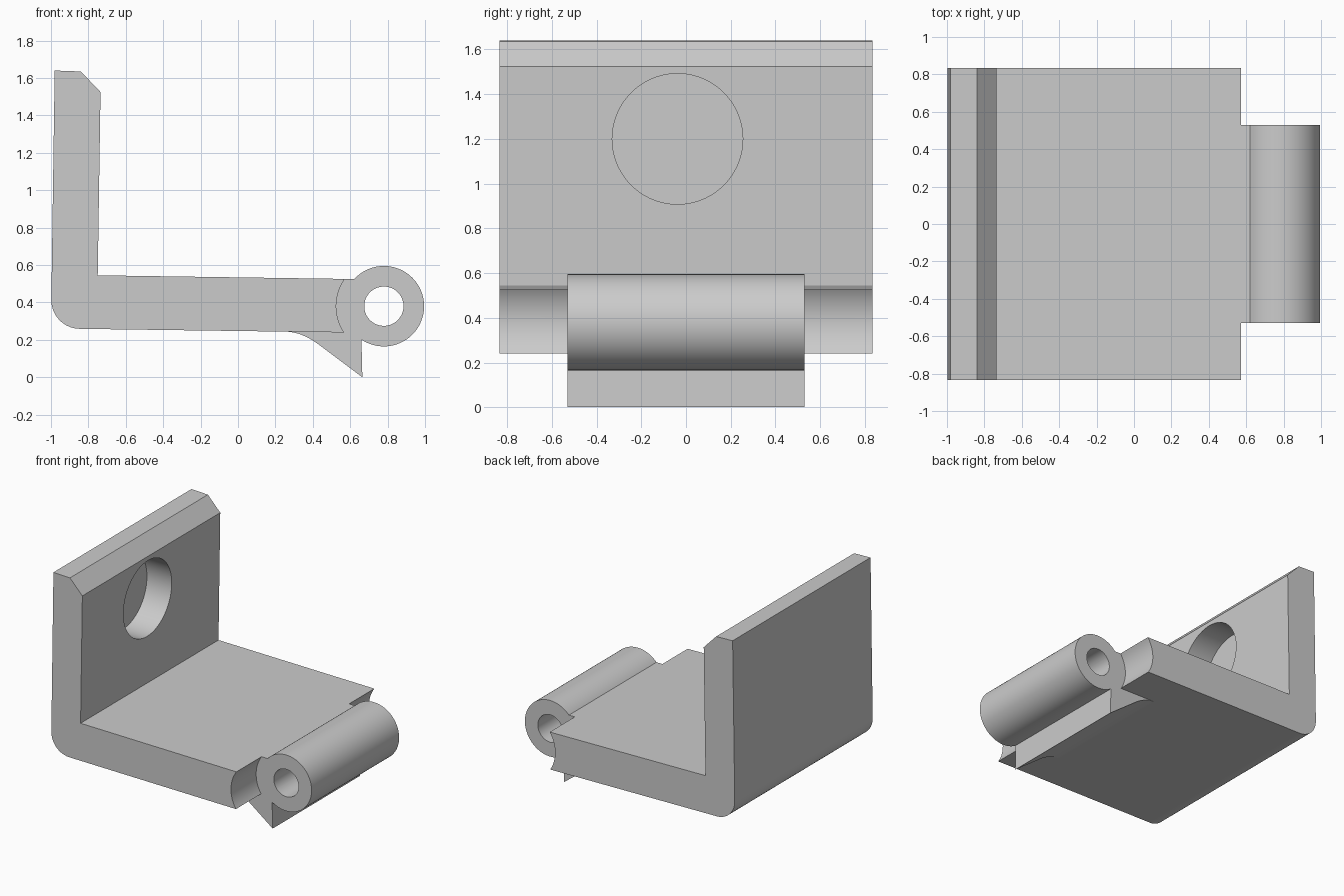
import bpy
import bmesh
from math import sin, cos, pi, radians
from mathutils import Matrix, Vector

cube = bpy.data.objects.get("Cube")
if cube:
    bpy.data.objects.remove(cube, do_unlink=True)

# One grey for the whole casting
GREY = (0.6, 0.6, 0.6, 1)
grey = bpy.data.materials.new("plain grey")
grey.use_nodes = True
grey.diffuse_color = GREY
grey.node_tree.nodes["Principled BSDF"].inputs["Base Color"].default_value = GREY

HALF_WIDTH = 0.835
HALF_BARREL = 0.53
HINGE = Vector((0.78, 0.38))


def make_object(name, bm):
    bmesh.ops.recalc_face_normals(bm, faces=bm.faces)
    mesh = bpy.data.meshes.new(name)
    bm.to_mesh(mesh)
    bm.free()
    mesh.materials.append(grey)
    obj = bpy.data.objects.new(name, mesh)
    bpy.context.collection.objects.link(obj)
    return obj


def extrude_profile(name, points, y0, y1):
    """Extrude an x-z outline along y."""
    bm = bmesh.new()
    face = bm.faces.new([bm.verts.new((x, y0, z)) for x, z in points])
    new = bmesh.ops.extrude_face_region(bm, geom=[face])["geom"]
    verts = [v for v in new if isinstance(v, bmesh.types.BMVert)]
    bmesh.ops.translate(bm, verts=verts, vec=(0, y1 - y0, 0))
    return make_object(name, bm)


def arc(centre, radius, start, end, steps):
    angles = [radians(start + (end - start) * i / steps) for i in range(steps + 1)]
    return [(centre[0] + radius * cos(a), centre[1] + radius * sin(a)) for a in angles]


def hinge_cylinder(name, radius, y0, y1, segments=96):
    return extrude_profile(name, arc(HINGE, radius, 0, 360, segments)[:-1], y0, y1)


def combine(target, other, operation):
    mod = target.modifiers.new(operation.lower(), 'BOOLEAN')
    mod.operation = operation
    mod.solver = 'EXACT'
    mod.object = other
    bpy.context.view_layer.objects.active = target
    bpy.ops.object.modifier_apply(modifier=mod.name)
    bpy.data.objects.remove(other, do_unlink=True)


# L-shaped plate with chamfered top and rounded heel
outline = [(-0.98, 1.64), (-0.84, 1.635), (-0.735, 1.525), (-0.75, 0.545),
           (0.70, 0.524), (0.70, 0.238)]
outline += arc((-0.845, 0.412), 0.153, 270, 180, 10)
bracket = extrude_profile("hinge_bracket", outline, -HALF_WIDTH, HALF_WIDTH)

# Concave clearance either side of the barrel
for side in (-1, 1):
    cutter = hinge_cylinder("clearance_cutter", 0.255, side * HALF_BARREL, side * 0.95)
    combine(bracket, cutter, 'DIFFERENCE')

# Gusset with a filleted underside
a, b, c = Vector((0.25, 0.2445)), Vector((0.341, 0.243)), Vector((0.43, 0.176))
fillet = [a * (1 - t) ** 2 + b * 2 * t * (1 - t) + c * t * t
          for t in (i / 10 for i in range(11))]
gusset_outline = [(0.66, 0.4), (0.25, 0.4)] + [tuple(p) for p in fillet]
gusset_outline += [(0.665, 0.0), (0.66, 0.2)]
combine(bracket, extrude_profile("gusset", gusset_outline, -HALF_BARREL, HALF_BARREL), 'UNION')

# Hinge barrel and pin bore
combine(bracket, hinge_cylinder("barrel", 0.215, -HALF_BARREL, HALF_BARREL), 'UNION')
combine(bracket, hinge_cylinder("pin_cutter", 0.105, -0.95, 0.95, 64), 'DIFFERENCE')

# Blind round socket in the upright
bm = bmesh.new()
bmesh.ops.create_cone(bm, cap_ends=True, segments=96, radius1=0.292, radius2=0.292, depth=0.4,
                      matrix=Matrix.Translation((-0.75, -0.038, 1.2)) @ Matrix.Rotation(pi / 2, 4, 'Y'))
combine(bracket, make_object("socket_cutter", bm), 'DIFFERENCE')

# Smooth curves, crisp edges
bpy.ops.object.select_all(action='DESELECT')
bracket.select_set(True)
bpy.context.view_layer.objects.active = bracket
bpy.ops.object.shade_smooth_by_angle(angle=radians(25))
weighted = bracket.modifiers.new("weighted normals", 'WEIGHTED_NORMAL')
weighted.keep_sharp = True
weighted.weight = 100
